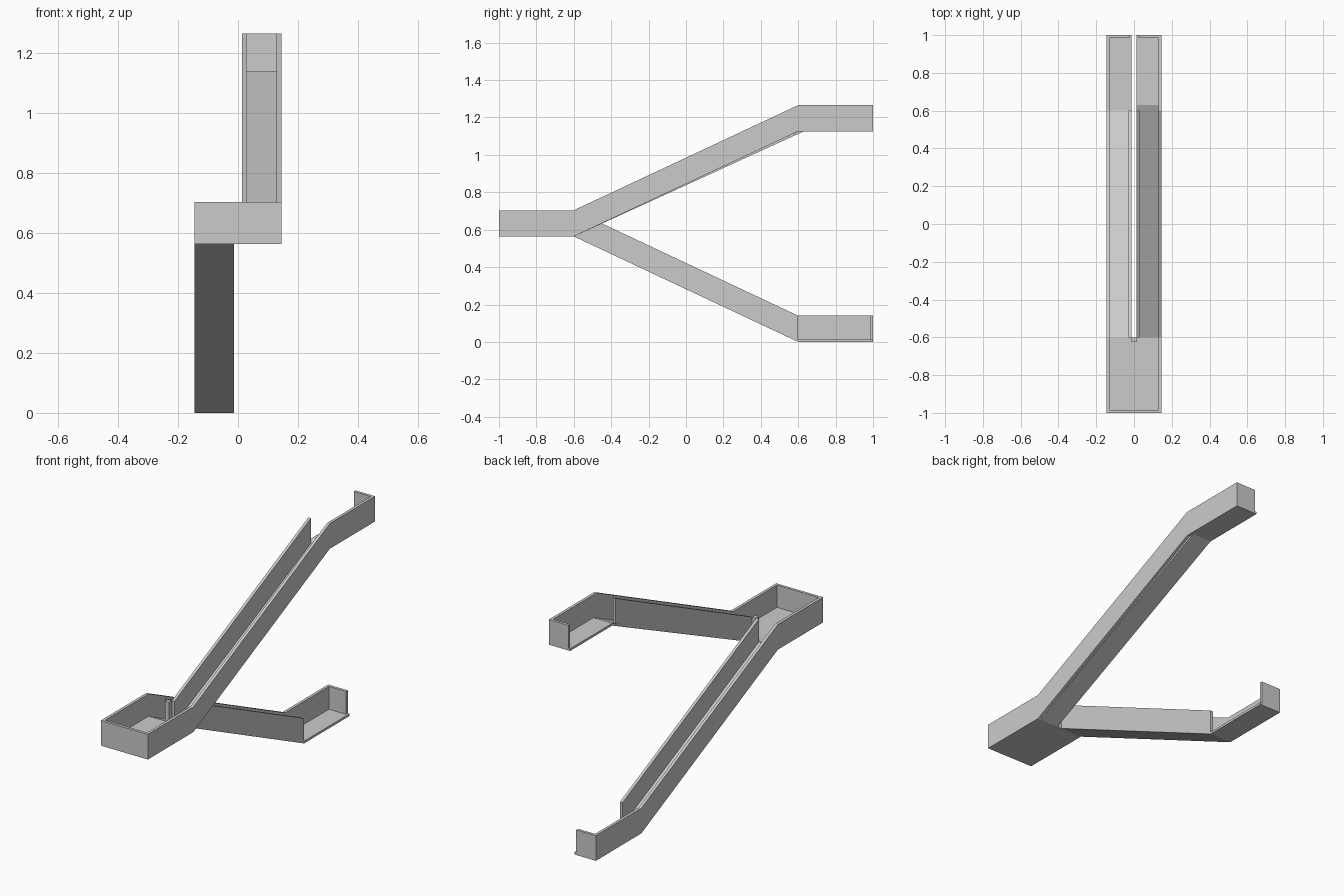
import bpy
import bmesh

cube = bpy.data.objects.get("Cube")
if cube:
    bpy.data.objects.remove(cube, do_unlink=True)

grey = bpy.data.materials.new("plain_grey")
grey.use_nodes = True
colour = (0.6, 0.6, 0.6, 1)
grey.diffuse_color = colour
grey.node_tree.nodes["Principled BSDF"].inputs["Base Color"].default_value = colour

HALF = 0.145    # half of the overall width
GAP = 0.013     # half of the slot between the two flights
T = 0.016       # wall thickness
BEND = 0.6      # where flat landings meet the slopes
LOW, MID, HIGH = 0.0, 0.564, 1.126   # underside of each landing
WALL = 0.14     # wall height


def prism(name, profile, x0, x1):
    """Extrude a (y, z) outline from x0 to x1."""
    bm = bmesh.new()
    face = bm.faces.new([bm.verts.new((x0, y, z)) for y, z in profile])
    new = bmesh.ops.extrude_face_region(bm, geom=[face])["geom"]
    bmesh.ops.translate(bm, vec=(x1 - x0, 0, 0),
                        verts=[v for v in new if isinstance(v, bmesh.types.BMVert)])
    bmesh.ops.recalc_face_normals(bm, faces=bm.faces)
    mesh = bpy.data.meshes.new(name)
    bm.to_mesh(mesh)
    bm.free()
    mesh.materials.append(grey)
    obj = bpy.data.objects.new(name, mesh)
    bpy.context.collection.objects.link(obj)
    return obj


def box(name, x0, x1, y0, y1, z0, z1):
    return prism(name, [(y0, z0), (y1, z0), (y1, z1), (y0, z1)], x0, x1)


def band(path, height):
    """Outline of a strip that rises a given height above a (y, z) path."""
    return path + [(y, z + height) for y, z in reversed(path)]


# Each flight: sloped floor, outer wall, inner wall and end wall
for name, side, end_z, kink in (("upper", 1, HIGH, 0.63), ("lower", -1, LOW, BEND)):
    path = [(-1, MID), (-BEND, MID), (BEND, end_z), (1, end_z)]
    floor_path = [(-BEND, MID), (kink, end_z), (1, end_z)]
    prism(name + "_floor", band(floor_path, T * 0.8), side * GAP, side * (HALF - T))
    prism(name + "_outer_wall", band(path, WALL), side * (HALF - T), side * HALF)
    prism(name + "_inner_wall", band(path[1:3], WALL), side * GAP, side * (GAP + T))
    box(name + "_end_wall", side * (GAP + T * 0.7), side * (HALF - T),
        1 - T, 1, end_z, end_z + WALL)

# Middle landing shared by both flights
box("landing_floor", T - HALF, HALF - T, -1, -BEND, MID, MID + T)
box("landing_front_wall", T - HALF, HALF - T, -1, T - 1, MID, MID + WALL)
box("centre_post", -GAP, GAP, -BEND - 0.025, -BEND, MID, MID + WALL)
